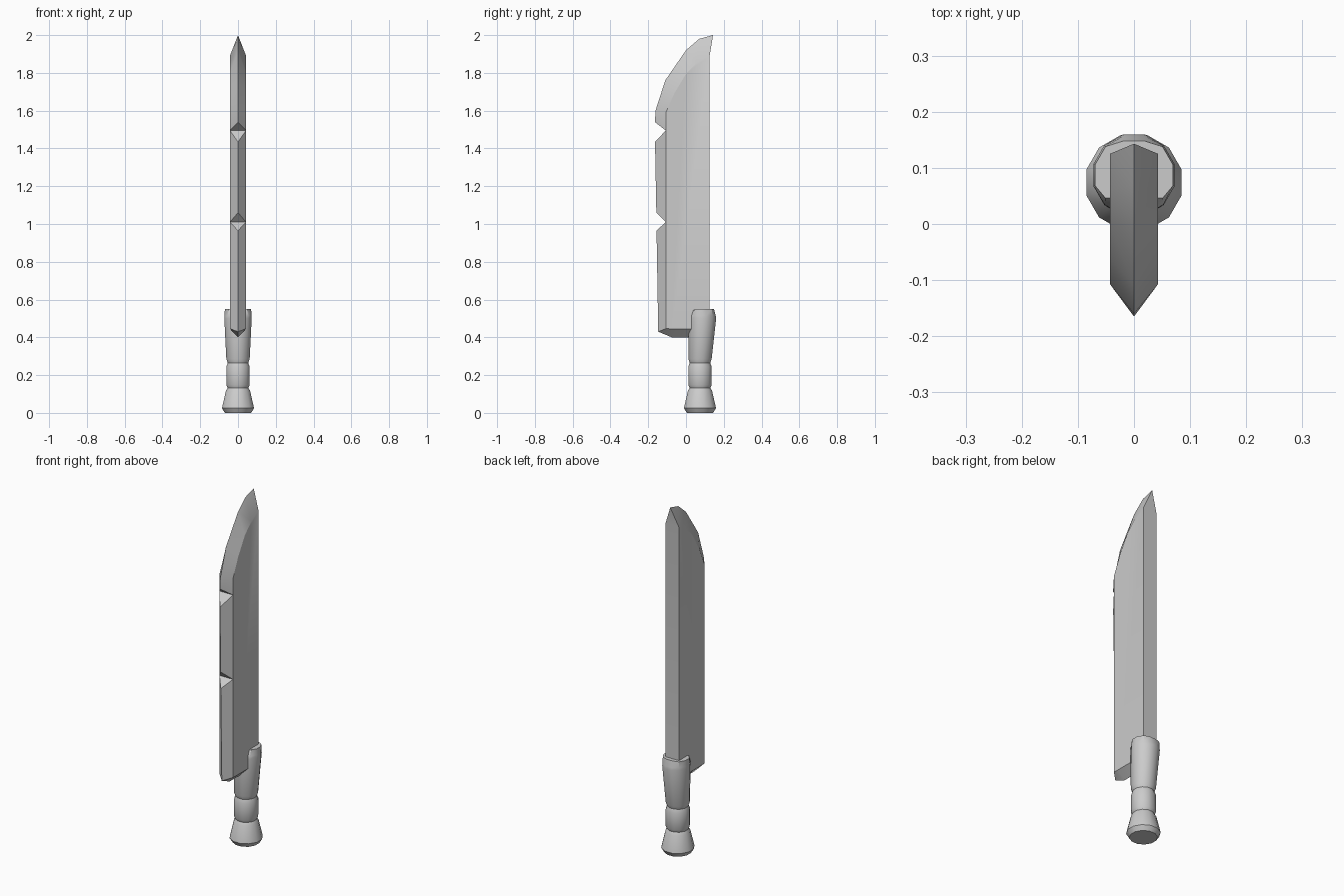
import bpy, bmesh, math

if "Cube" in bpy.data.objects:
    bpy.data.objects.remove(bpy.data.objects["Cube"])

HALF = 0.043  # half thickness of the blade


def finish(name, bm, angle):
    bmesh.ops.recalc_face_normals(bm, faces=bm.faces)
    mesh = bpy.data.meshes.new(name)
    bm.to_mesh(mesh)
    bm.free()
    ob = bpy.data.objects.new(name, mesh)
    bpy.context.collection.objects.link(ob)
    bpy.ops.object.select_all(action='DESELECT')
    ob.select_set(True)
    bpy.context.view_layer.objects.active = ob
    bpy.ops.object.shade_smooth_by_angle(angle=math.radians(angle))
    return ob


# Blade: cutting edge (y, z) paired with the bevel ridge (y, z);
# a repeated ridge point makes the triangular nick faces
N1, N2 = (-0.107, 1.01), (-0.107, 1.495)
pairs = [
    ((0.125, 0.40), (0.125, 0.445)),
    ((-0.075, 0.40), (-0.075, 0.445)),
    ((-0.147, 0.43), (-0.107, 0.446)),
    ((-0.156, 0.965), N1), (N1, N1), ((-0.157, 1.06), N1),
    ((-0.164, 1.435), N2), (N2, N2), ((-0.165, 1.54), N2),
    ((-0.16, 1.605), (-0.107, 1.59)),
    ((-0.11, 1.76), (-0.06, 1.695)),
    ((0.0, 1.92), (0.0, 1.795)),
    ((0.07, 1.98), (0.06, 1.855)),
    ((0.143, 2.0), (0.125, 1.89)),
]
bm = bmesh.new()
edge = [bm.verts.new((0, *e)) for e, r in pairs]
sides = []
for s in (HALF, -HALF):
    made = {}
    for e, r in pairs:
        if r not in made:
            made[r] = bm.verts.new((s, *r))
    ridge = [made[r] for e, r in pairs]
    for i in range(len(pairs) - 1):
        loop = [edge[i], edge[i + 1], ridge[i + 1], ridge[i]]
        bm.faces.new(list(dict.fromkeys(loop)))
    bm.faces.new(list(made.values()))
    sides.append(ridge)
# Spine and its pointed ends
a, b = sides
bm.faces.new((a[0], b[0], b[-1], a[-1]))
bm.faces.new((a[0], b[0], edge[0]))
bm.faces.new((a[-1], b[-1], edge[-1]))
finish("blade", bm, 25)


# Handle parts: lofted twelve-sided rings (z, radius, centre y, y limits)
def loft(name, rings, sides=12):
    bm = bmesh.new()
    loops = []
    for z, r, cy, lo, hi in rings:
        loop = []
        for k in range(sides):
            t = math.tau * (k + 0.5) / sides
            y = min(max(cy + r * math.sin(t), lo), hi)
            loop.append(bm.verts.new((r * math.cos(t), y, z)))
        loops.append(loop)
    for p, q in zip(loops, loops[1:]):
        for k in range(sides):
            j = (k + 1) % sides
            bm.faces.new((p[k], p[j], q[j], q[k]))
    bm.faces.new(loops[0])
    bm.faces.new(loops[-1])
    return finish(name, bm, 35)


def turned(name, profile):
    return loft(name, [(z, r, 0.074, -1, 1) for z, r in profile])


turned("pommel", [(0, 0.072), (0.025, 0.088), (0.118, 0.066), (0.135, 0.055)])
turned("grip", [(0.13, 0.055), (0.148, 0.064), (0.245, 0.064), (0.267, 0.055)])
loft("collar", [
    (0.262, 0.055, 0.074, -1, 1),
    (0.285, 0.064, 0.074, -1, 1),
    (0.50, 0.075, 0.087, -1, 1),
    (0.515, 0.074, 0.087, 0.016, 0.157),
    (0.55, 0.072, 0.087, 0.046, 0.148),
])
